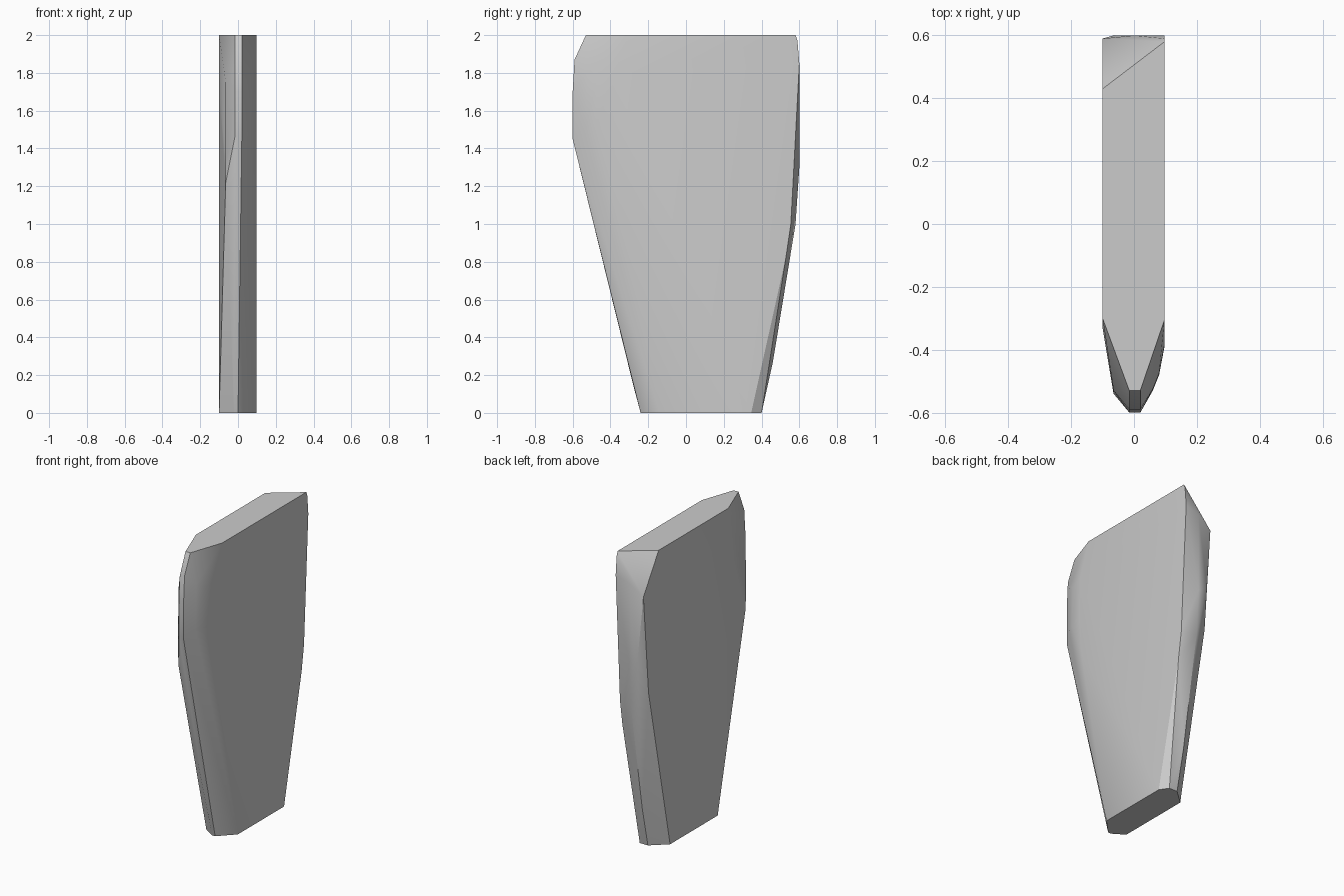
import bpy, bmesh, math

if "Cube" in bpy.data.objects:
    bpy.data.objects.remove(bpy.data.objects["Cube"])

# Outlines as (y, z) loops at chosen depths x; their convex skin is the blade
outlines = [
    # flat right face
    (0.097, [(-.14, 0), (-.37, 1.25), (-.39, 1.5), (-.385, 1.78), (-.305, 2),
             (.58, 2), (.59, 1.97), (.6, 1.85), (.555, 1.0), (.53, .83), (.345, 0)]),
    # flat left face
    (-0.1, [(-.19, 0), (-.32, 1.35), (-.33, 1.7), (-.3, 2),
            (.43, 2), (.59, 1.75), (.536, 1.09), (.31, 0)]),
    # rounded shoulders of the front edge
    (0.08, [(-.48, 1.5), (-.475, 1.76)]),
    (0.06, [(-.53, 1.5), (-.525, 1.8), (.40, 0)]),
    (-0.065, [(-.53, 1.22), (-.54, 1.35), (-.53, 1.75), (.6, 1.34)]),
    # narrow front rim
    (0.02, [(-.6, 1.45), (-.6, 1.7), (-.59, 1.87), (-.53, 2)]),
    (-0.015, [(-.6, 1.47), (-.6, 1.7), (-.59, 1.86), (-.53, 2)]),
    (-0.022, [(-.24, 0), (-.275, .13)]),
    # back rim
    (0.0, [(-.24, 0), (.40, 0), (.46, .27), (.58, 1.0), (.6, 1.3), (.6, 1.82)]),
]

bm = bmesh.new()
for x, loop in outlines:
    for y, z in loop:
        bm.verts.new((x, y, z))
hull = bmesh.ops.convex_hull(bm, input=bm.verts)
loose = {g for g in hull["geom_interior"] + hull["geom_unused"]
         if isinstance(g, bmesh.types.BMVert)}
bmesh.ops.delete(bm, geom=list(loose), context='VERTS')
bmesh.ops.dissolve_limit(bm, angle_limit=math.radians(1),
                         verts=bm.verts, edges=bm.edges)
bmesh.ops.recalc_face_normals(bm, faces=bm.faces)

mesh = bpy.data.meshes.new("stone_slab")
bm.to_mesh(mesh)
bm.free()
slab = bpy.data.objects.new("stone_slab", mesh)
bpy.context.collection.objects.link(slab)

# Soft shading across the shallow facets
bpy.context.view_layer.objects.active = slab
slab.select_set(True)
bpy.ops.object.shade_smooth_by_angle(angle=math.radians(30))
